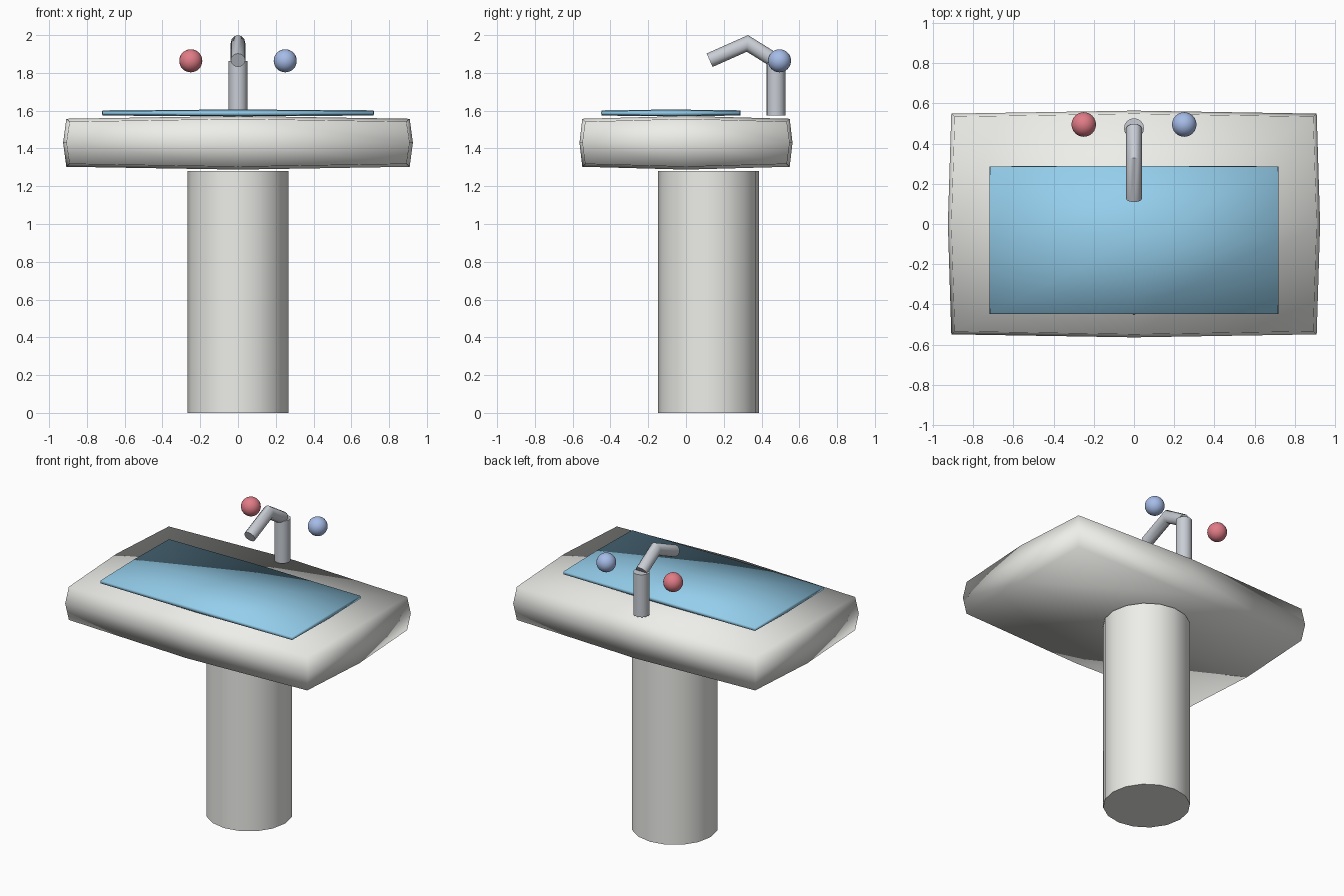
import bpy, bmesh, math
from mathutils import Vector

if "Cube" in bpy.data.objects:
    bpy.data.objects.remove(bpy.data.objects["Cube"])


def material(name, rgb):
    m = bpy.data.materials.new(name)
    m.diffuse_color = (*rgb, 1)
    m.use_nodes = True
    m.node_tree.nodes["Principled BSDF"].inputs["Base Color"].default_value = m.diffuse_color
    return m


CERAMIC = material("ceramic", (0.85, 0.85, 0.82))
METAL = material("metal", (0.58, 0.61, 0.66))
WATER = material("water", (0.30, 0.62, 0.84))
RED = material("hot_red", (0.75, 0.20, 0.24))
BLUE = material("cold_blue", (0.38, 0.50, 0.80))


def finish(name, bm, mat, angle=None):
    bmesh.ops.recalc_face_normals(bm, faces=bm.faces)
    me = bpy.data.meshes.new(name)
    bm.to_mesh(me)
    bm.free()
    me.materials.append(mat)
    ob = bpy.data.objects.new(name, me)
    bpy.context.collection.objects.link(ob)
    me.shade_smooth()
    if angle:
        bpy.context.view_layer.objects.active = ob
        ob.select_set(True)
        bpy.ops.object.shade_smooth_by_angle(angle=math.radians(angle))
        ob.select_set(False)
    return ob


def pillow(name, center, corner, middle, mat):
    """Box cut once each way, whose sides swell from corner size to middle size."""
    bm = bmesh.new()
    bmesh.ops.create_cube(bm, size=2)
    bmesh.ops.subdivide_edges(bm, edges=bm.edges[:], cuts=1, use_grid_fill=True)
    for v in bm.verts:
        s = v.co.copy()
        zeros = sum(abs(c) < 0.1 for c in s)
        t = zeros / 2
        v.co = Vector([center[i] + s[i] * (corner[i] + (middle[i] - corner[i]) * t)
                       for i in range(3)])
    return finish(name, bm, mat)


def tube(name, path, radius, sides, mat):
    """Mitred tube through points in the x = const plane, capped at both ends."""
    bm = bmesh.new()
    pts = [Vector(p) for p in path]
    rings = []
    for i, p in enumerate(pts):
        a = (p - pts[i - 1]).normalized() if i else None
        b = (pts[i + 1] - p).normalized() if i < len(pts) - 1 else None
        a, b = a or b, b or a
        tangent = (a + b).normalized()
        side = Vector((1, 0, 0))
        up = tangent.cross(side) / tangent.dot(a)
        rings.append([bm.verts.new(p + radius * (math.cos(w) * side + math.sin(w) * up))
                      for w in (2 * math.pi * k / sides for k in range(sides))])
    for r, q in zip(rings, rings[1:]):
        for k in range(sides):
            n = (k + 1) % sides
            bm.faces.new((r[k], r[n], q[n], q[k]))
    bm.faces.new(rings[0])
    bm.faces.new(rings[-1])
    return finish(name, bm, mat, 40)


# Pedestal, basin and water surface
tube("pedestal", [(0, 0.12, 0), (0, 0.12, 1.281)], 0.267, 16, CERAMIC)
pillow("basin", (0, 0, 1.43), (0.892, 0.534, 0.112), (0.926, 0.564, 0.142), CERAMIC)
pillow("water", (0, -0.08, 1.588), (0.716, 0.365, 0.01), (0.72, 0.369, 0.018), WATER)

# Tap
tube("tap_body", [(0, 0.476, 1.575), (0, 0.476, 1.862)], 0.05, 16, METAL)
tube("tap_spout", [(0, 0.476, 1.862), (0, 0.325, 1.956), (0, 0.125, 1.867)], 0.039, 12, METAL)

# Hot and cold knobs
for name, x, mat in (("hot_knob", -0.25, RED), ("cold_knob", 0.25, BLUE)):
    bm = bmesh.new()
    bmesh.ops.create_uvsphere(bm, u_segments=24, v_segments=16, radius=0.061)
    bmesh.ops.translate(bm, verts=bm.verts, vec=(x, 0.495, 1.864))
    finish(name, bm, mat)
